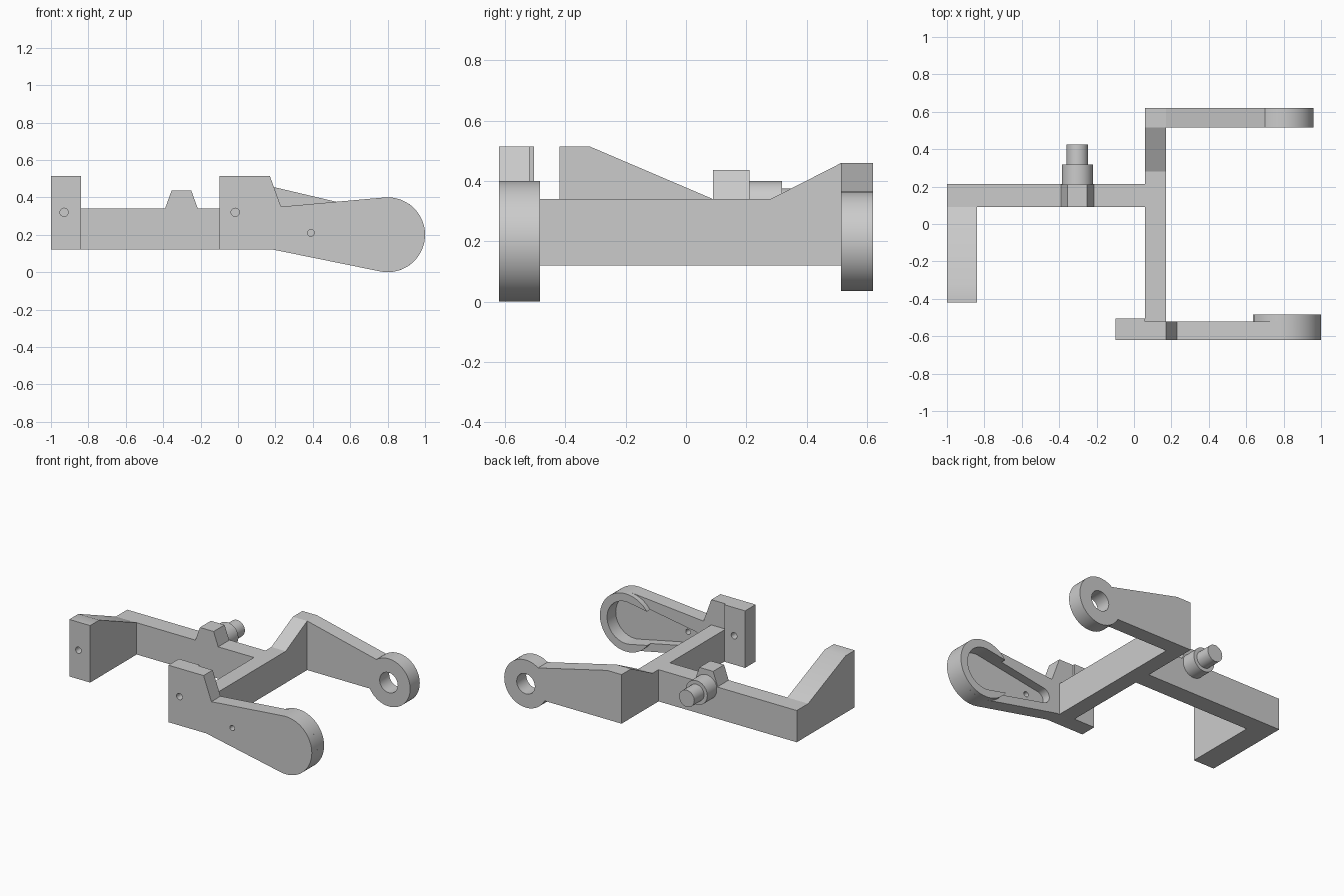
import bpy
import bmesh
from math import sin, cos, acos, pi, radians, sqrt

if "Cube" in bpy.data.objects:
    bpy.data.objects.remove(bpy.data.objects["Cube"], do_unlink=True)

grey = bpy.data.materials.new("plain_grey")
grey.use_nodes = True
grey.diffuse_color = (0.6, 0.6, 0.6, 1)
grey.node_tree.nodes["Principled BSDF"].inputs["Base Color"].default_value = (0.6, 0.6, 0.6, 1)


def prism(name, points, axis, lo, hi):
    """Extrude an outline: (x, z) along y, or (y, z) along x."""
    bm = bmesh.new()
    place = (lambda a, b: (a, lo, b)) if axis == "y" else (lambda a, b: (lo, a, b))
    face = bm.faces.new([bm.verts.new(place(a, b)) for a, b in points])
    grown = bmesh.ops.extrude_face_region(bm, geom=[face])["geom"]
    shift = (0, hi - lo, 0) if axis == "y" else (hi - lo, 0, 0)
    bmesh.ops.translate(bm, vec=shift, verts=[g for g in grown if isinstance(g, bmesh.types.BMVert)])
    bmesh.ops.recalc_face_normals(bm, faces=bm.faces)
    mesh = bpy.data.meshes.new(name)
    bm.to_mesh(mesh)
    bm.free()
    mesh.materials.append(grey)
    obj = bpy.data.objects.new(name, mesh)
    bpy.context.collection.objects.link(obj)
    return obj


def arc(cx, cz, r, start, end, steps=40):
    return [(cx + r * cos(start + (end - start) * i / steps),
             cz + r * sin(start + (end - start) * i / steps)) for i in range(steps + 1)]


def disc(cx, cz, r, steps=48):
    return arc(cx, cz, r, 0, 2 * pi, steps)[:-1]


def rect(a0, a1, b0, b1):
    return [(a0, b0), (a1, b0), (a1, b1), (a0, b1)]


def boolean(obj, tool, operation="DIFFERENCE"):
    mod = obj.modifiers.new("cut", "BOOLEAN")
    mod.operation = operation
    mod.solver = "EXACT"
    mod.object = tool
    bpy.context.view_layer.update()
    result = obj.evaluated_get(bpy.context.evaluated_depsgraph_get())
    mesh = bpy.data.meshes.new_from_object(result)
    obj.modifiers.clear()
    obj.data = mesh
    bpy.data.objects.remove(tool, do_unlink=True)


def drill(obj, x, z, r, lo, hi):
    boolean(obj, prism("drill", disc(x, z, r, 24), "y", lo, hi))


LOW, TOP = 0.12, 0.34
FRONT, BACK = -0.62, 0.62

# Left-hand beam with its tall tapered block
beam = prism("long_beam", rect(-1, 0.06, LOW, TOP), "y", 0.09, 0.215)
block = prism("end_block", [(-0.42, LOW), (0.09, LOW), (0.09, TOP), (-0.32, 0.515), (-0.42, 0.515)],
              "x", -1, -0.84)
drill(block, -0.93, 0.32, 0.022, -0.5, -0.32)

# Saddle and stepped pin on the beam
saddle = prism("pin_saddle", [(-0.39, TOP), (-0.215, TOP), (-0.25, 0.437), (-0.355, 0.437)],
               "y", 0.09, 0.21)
collar = prism("pin_collar", disc(-0.303, 0.317, 0.083), "y", 0.2, 0.318)
pin = prism("pin_tip", disc(-0.303, 0.317, 0.058), "y", 0.318, 0.425)

# Cross bar rising to the rear arm
cross = prism("cross_bar", [(-0.52, LOW), (BACK, LOW), (BACK, 0.46), (0.515, 0.46), (0.28, TOP), (-0.52, TOP)],
              "x", 0.06, 0.17)

# Rear arm ending in an eyelet
cx, cz, r = 0.795, 0.2, 0.165
low_x = cx - sqrt(r * r - (cz - LOW) ** 2)
start = -pi + acos((cx - low_x) / r)
rear = prism("rear_arm", [(0.17, 0.46), (0.17, LOW)] + arc(cx, cz, r, start, radians(125)),
             "y", 0.515, BACK)
drill(rear, cx, cz, 0.07, 0.4, 0.7)

# Front arm with upright tab, raised head and keyhole pocket
hx, hz = 0.8, 0.2
front = prism("front_arm", [(0.23, 0.35), (0.17, 0.515), (-0.1, 0.515), (-0.1, LOW), (0.19, LOW)]
              + arc(hx, hz, 0.2, radians(-101), radians(95)), "y", FRONT, -0.52)
boolean(front, prism("head", disc(hx, hz, 0.2, 72), "y", -0.56, -0.485), "UNION")
boolean(front, prism("pad", rect(-0.1, 0.06, LOW, 0.515), "y", -0.56, -0.505), "UNION")
big, small, end_x = 0.145, 0.053, 0.305
a = acos((big - small) / (hx - end_x))
pocket = arc(hx, hz, big, a - pi, pi - a) + arc(end_x, 0.21, small, pi - a, pi + a, 16)
boolean(front, prism("pocket", pocket, "y", -0.58, -0.4))
drill(front, 0.39, 0.21, 0.018, -0.7, -0.4)
drill(front, -0.015, 0.32, 0.022, -0.7, -0.4)

# Smooth the round walls only
bpy.ops.object.select_all(action="DESELECT")
for obj in (beam, block, saddle, collar, pin, cross, rear, front):
    obj.select_set(True)
bpy.context.view_layer.objects.active = front
bpy.ops.object.shade_smooth_by_angle(angle=radians(25))
